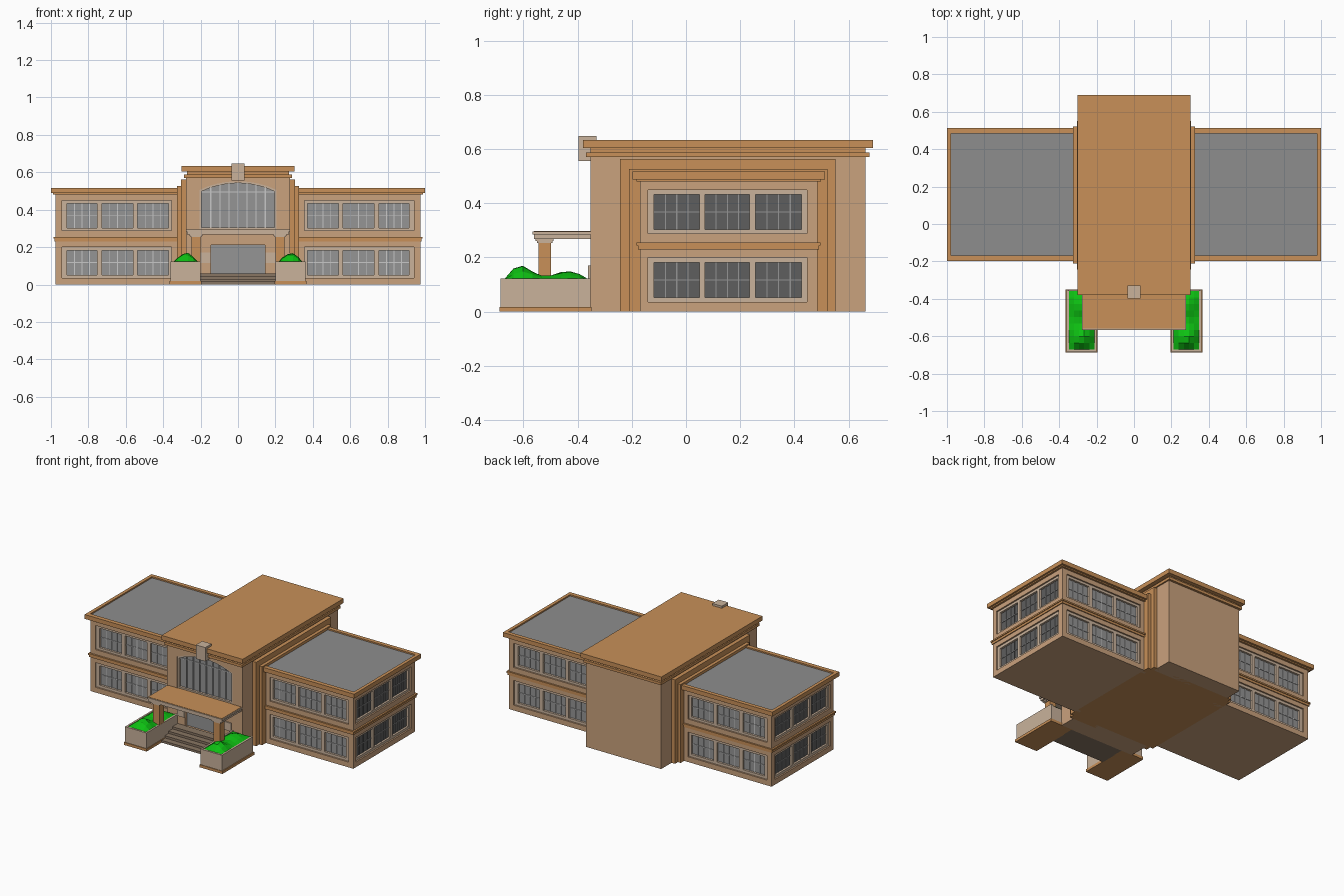
import bpy, bmesh, math, random

if "Cube" in bpy.data.objects:
    bpy.data.objects.remove(bpy.data.objects["Cube"])

random.seed(4)

def material(name, col):
    m = bpy.data.materials.new(name)
    m.diffuse_color = (*col, 1)
    m.use_nodes = True
    m.node_tree.nodes["Principled BSDF"].inputs["Base Color"].default_value = m.diffuse_color
    return m

TAN = material("tan wall", (0.59, 0.36, 0.205))
ORANGE = material("orange trim", (0.577, 0.279, 0.098))
BEIGE = material("beige stone", (0.587, 0.448, 0.33))
GLASS = material("grey glass", (0.30, 0.30, 0.30))
DARK = material("dark glass", (0.113, 0.113, 0.113))
ROOF = material("roof grey", (0.27, 0.27, 0.27))
BAR = material("light bars", (0.58, 0.58, 0.58))
GREEN = material("shrub green", (0.004, 0.52, 0.006))
STEP = material("step brown", (0.25, 0.18, 0.125))

def add_box(bm, x0, x1, y0, y1, z0, z1):
    x0, x1 = sorted((x0, x1))
    y0, y1 = sorted((y0, y1))
    v = [bm.verts.new((x, y, z)) for x in (x0, x1) for y in (y0, y1) for z in (z0, z1)]
    for f in ((0, 1, 3, 2), (4, 6, 7, 5), (0, 4, 5, 1), (2, 3, 7, 6), (0, 2, 6, 4), (1, 5, 7, 3)):
        bm.faces.new([v[i] for i in f])

def finish(bm, name, mat):
    bmesh.ops.recalc_face_normals(bm, faces=bm.faces)
    me = bpy.data.meshes.new(name)
    bm.to_mesh(me)
    bm.free()
    me.materials.append(mat)
    ob = bpy.data.objects.new(name, me)
    bpy.context.collection.objects.link(ob)
    return ob

def boxes(name, mat, *dims):
    bm = bmesh.new()
    for d in dims:
        add_box(bm, *d)
    return finish(bm, name, mat)

def gaps(a, b, holes):
    edges = [a] + [e for h in holes for e in h] + [b]
    return list(zip(edges[::2], edges[1::2]))

def lattice(put, u0, u1, z0, z1, us, zs):
    """Flat frame with a grid of rectangular openings."""
    for a, b in gaps(z0, z1, zs):
        put(u0, u1, a, b)
    for za, zb in zs:
        for a, b in gaps(u0, u1, us):
            put(a, b, za, zb)

def facade(name, place, u0, u1, panel, windows, glass, bar):
    """Wall with two recessed stone panels, each holding three windows."""
    layers = {k: bmesh.new() for k in ("wall", "window_frames", "glass", "bars")}
    def putter(key, d0, d1):
        return lambda a, b, za, zb: add_box(layers[key], *place(a, b, d0, d1), za, zb)
    panels = [(0.035, 0.2), (0.288, 0.449)]
    panes = [(0.052, 0.182), (0.303, 0.433)]
    lattice(putter("wall", 0, 0.03), u0, u1, 0, 0.49, [panel], panels)
    for (pa, pb), win in zip(panels, panes):
        lattice(putter("window_frames", 0.01, 0.03), *panel, pa, pb, windows, [win])
        for a, b in windows:
            putter("glass", 0.024, 0.03)(a, b, *win)
            put = putter("bars", 0.02, 0.024)
            mid = (win[0] + win[1]) / 2
            put(a, b, mid - 0.002, mid + 0.002)
            for i in (1, 2, 3):
                u = a + (b - a) * i / 4
                put(u - 0.002, u + 0.002, *win)
    for key, mat in (("wall", TAN), ("window_frames", BEIGE), ("glass", glass), ("bars", bar)):
        finish(layers[key], name + "_" + key, mat)

# Wings
WIN_X = [(0.372, 0.538), (0.562, 0.727), (0.754, 0.914)]
WIN_Y = [(-0.118, 0.05), (0.07, 0.235), (0.257, 0.427)]
for s, side in ((-1, "left"), (1, "right")):
    n = side + "_wing"
    boxes(n + "_core", TAN, (s * 0.25, s * 0.945, -0.14, 0.455, 0, 0.49))
    facade(n + "_front", lambda a, b, d, e: (s * a, s * b, -0.17 + d, -0.17 + e),
           0.3, 0.975, (0.355, 0.94), WIN_X, GLASS, BAR)
    facade(n + "_back", lambda a, b, d, e: (s * a, s * b, 0.485 - d, 0.485 - e),
           0.3, 0.975, (0.355, 0.94), WIN_X, GLASS, BAR)
    facade(n + "_end", lambda a, b, d, e: (s * (0.975 - d), s * (0.975 - e), a, b),
           -0.17, 0.485, (-0.14, 0.447), WIN_Y, DARK, GLASS)
    # Storey band and roof edge
    boxes(n + "_band", ORANGE, (s * 0.3, s * 0.981, -0.177, 0.491, 0.23, 0.245),
          (s * 0.3, s * 0.986, -0.182, 0.496, 0.245, 0.255))
    boxes(n + "_cornice", ORANGE,
          (s * 0.3, s * 0.988, -0.183, 0.498, 0.48, 0.492),
          (s * 0.978, s, -0.197, 0.512, 0.488, 0.517),
          (s * 0.3, s * 0.978, -0.197, -0.168, 0.488, 0.517),
          (s * 0.3, s * 0.978, 0.485, 0.512, 0.488, 0.517))
    boxes(n + "_roof", ROOF, (s * 0.3, s * 0.979, -0.17, 0.487, 0.492, 0.508))

# Stepped surrounds where the wings meet the hall
boxes("tall_surround", ORANGE, (-0.305, 0.305, -0.243, 0.552, 0, 0.5625))
boxes("low_surround", ORANGE, (-0.326, 0.326, -0.21, 0.522, 0, 0.526))

# Central hall with openings cut in its front
hall = boxes("central_hall", TAN, (-0.279, 0.279, -0.353, 0.662, 0, 0.572))

def arch_z(x, w, spring, rise):
    r = (w * w + rise * rise) / (2 * rise)
    return spring + rise - r + math.sqrt(r * r - x * x)

def arch_outline(w, base, spring, rise, n=12):
    top = [(w - 2 * w * i / n) for i in range(n + 1)]
    return [(-w, base), (w, base)] + [(x, arch_z(x, w, spring, rise)) for x in top]

def arch_prism(name, mat, outline, y0, y1):
    bm = bmesh.new()
    f = bm.faces.new([bm.verts.new((x, y0, z)) for x, z in outline])
    ext = bmesh.ops.extrude_face_region(bm, geom=[f])["geom"]
    bmesh.ops.translate(bm, vec=(0, y1 - y0, 0),
                        verts=[v for v in ext if isinstance(v, bmesh.types.BMVert)])
    return finish(bm, name, mat)

def cut(target, cutter):
    m = target.modifiers.new("opening", "BOOLEAN")
    m.object = cutter
    m.solver = "EXACT"
    cutter.hide_render = True
    cutter.hide_viewport = True

OUTER = arch_outline(0.205, 0.295, 0.506, 0.046)
INNER = arch_outline(0.194, 0.306, 0.498, 0.044)
cut(hall, arch_prism("arch_cutter", TAN, OUTER, -0.4, -0.325))
cut(hall, boxes("door_cutter", TAN, (-0.145, 0.145, -0.4, -0.325, 0.055, 0.21)))

# Arched window: glass, stone frame and bars
arch_prism("arch_glass", GLASS, OUTER, -0.333, -0.326)
bm = bmesh.new()
rings = [[bm.verts.new((x, y, z)) for x, z in o]
         for o, y in ((OUTER, -0.333), (OUTER, -0.348), (INNER, -0.348), (INNER, -0.333))]
for a, b in zip(rings, rings[1:] + rings[:1]):
    for i in range(len(a)):
        j = (i + 1) % len(a)
        bm.faces.new((a[i], a[j], b[j], b[i]))
finish(bm, "arch_frame", BEIGE)
bars = []
for i in range(1, 8):
    x = -0.194 + 0.388 * i / 8
    bars.append((x - 0.003, x + 0.003, -0.341, -0.333, 0.3, arch_z(x, 0.194, 0.498, 0.044)))
bars.append((-0.194, 0.194, -0.339, -0.333, 0.493, 0.498))
boxes("arch_bars", BAR, *bars)

# Hall cornice, flat roof slab and keystone
boxes("hall_cornice", ORANGE, (-0.288, 0.288, -0.368, 0.677, 0.57, 0.588),
      (-0.272, 0.272, -0.353, 0.662, 0.588, 0.604), (-0.301, 0.301, -0.38, 0.69, 0.604, 0.634))
boxes("keystone", BEIGE, (-0.035, 0.035, -0.397, -0.33, 0.555, 0.648))

# Entrance: door, side panels, steps
boxes("door", GLASS, (-0.145, 0.145, -0.333, -0.326, 0.055, 0.21))
boxes("door_side_panels", BEIGE, *[(s * 0.148, s * 0.2, -0.361, -0.353, 0.115, 0.17) for s in (-1, 1)])
boxes("entrance_steps", STEP,
      *[(-0.2, 0.2, -0.53 + 0.04 * i, -0.353, 0.015 * i, 0.015 * (i + 1)) for i in range(4)])

# Canopy and its columns
boxes("canopy", BEIGE, (-0.272, 0.272, -0.56, -0.35, 0.268, 0.288),
      (-0.279, 0.279, -0.566, -0.35, 0.284, 0.295))
boxes("canopy_top", ORANGE, (-0.273, 0.273, -0.56, -0.35, 0.293, 0.297))
for s, side in ((-1, "left"), (1, "right")):
    boxes(side + "_column", ORANGE, (s * 0.201, s * 0.249, -0.545, -0.498, 0.1, 0.256))
    boxes(side + "_column_cap", BEIGE, (s * 0.196, s * 0.254, -0.55, -0.493, 0.254, 0.262),
          (s * 0.191, s * 0.259, -0.555, -0.488, 0.26, 0.27))

    # Planter with a rim, plinth and low shrubs
    boxes(side + "_planter", BEIGE, (s * 0.2, s * 0.36, -0.684, -0.353, 0.018, 0.113),
          (s * 0.2, s * 0.36, -0.684, -0.672, 0.113, 0.122),
          (s * 0.2, s * 0.212, -0.672, -0.353, 0.113, 0.122),
          (s * 0.348, s * 0.36, -0.672, -0.353, 0.113, 0.122))
    boxes(side + "_planter_base", ORANGE, (s * 0.196, s * 0.366, -0.688, -0.349, 0, 0.018))
    bm = bmesh.new()
    bmesh.ops.create_grid(bm, x_segments=5, y_segments=9, size=0.5)
    for v in bm.verts:
        t, ridge = v.co.y + 0.5, 1 - abs(2 * v.co.x) ** 1.5
        swell = 0.046 * math.exp(-((t - 0.2) / 0.17) ** 2) + 0.028 * math.exp(-((t - 0.76) / 0.16) ** 2)
        edge = 0 if t < 0.01 or t > 0.99 else 1
        v.co = (s * 0.28 + v.co.x * 0.136, -0.672 + 0.315 * t,
                0.118 + edge * ridge * (swell + random.uniform(0.003, 0.012)))
    finish(bm, side + "_shrubs", GREEN)
